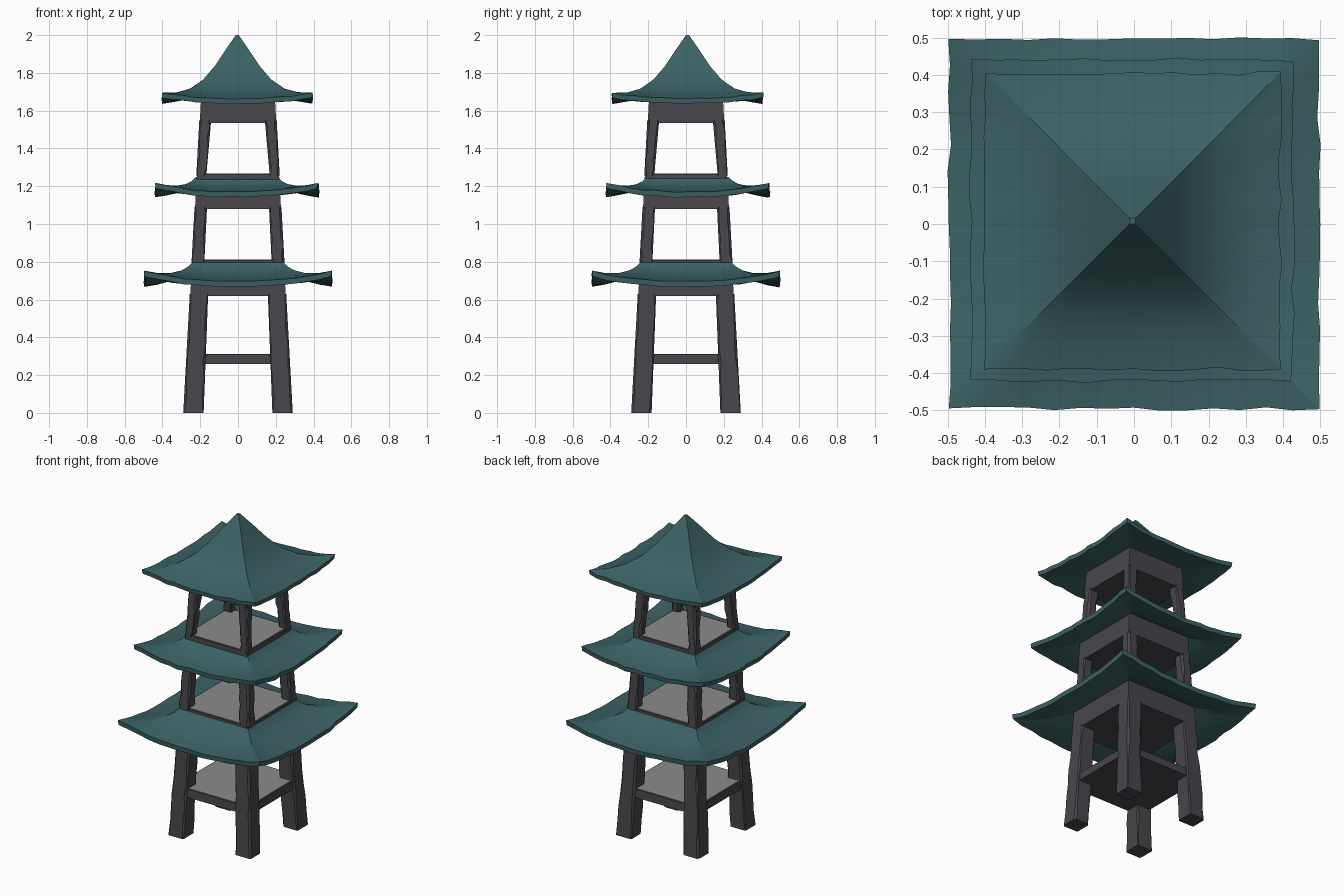
import bpy, bmesh, math, random

if "Cube" in bpy.data.objects:
    bpy.data.objects.remove(bpy.data.objects["Cube"])
random.seed(4)


def material(name, rgb):
    m = bpy.data.materials.new(name)
    m.diffuse_color = (*rgb, 1)
    m.use_nodes = True
    m.node_tree.nodes["Principled BSDF"].inputs["Base Color"].default_value = m.diffuse_color
    return m


TEAL = material("teal_tiles", (0.045, 0.122, 0.128))
DARK = material("dark_timber", (0.064, 0.061, 0.070))
GREY = material("grey_floor", (0.26, 0.26, 0.26))


def finish(bm, name, mat, smooth=False):
    bmesh.ops.recalc_face_normals(bm, faces=bm.faces)
    me = bpy.data.meshes.new(name)
    bm.to_mesh(me)
    bm.free()
    me.materials.append(mat)
    ob = bpy.data.objects.new(name, me)
    bpy.context.collection.objects.link(ob)
    if smooth:
        bpy.ops.object.select_all(action='DESELECT')
        ob.select_set(True)
        bpy.context.view_layer.objects.active = ob
        bpy.ops.object.shade_smooth_by_angle(angle=math.radians(25))
    return ob


def loft(bm, rings, closed=False):
    """Skin a list of point rings; cap the ends or join them in a loop."""
    vs = [[bm.verts.new(p) for p in ring] for ring in rings]
    pairs = list(zip(vs, vs[1:])) + ([(vs[-1], vs[0])] if closed else [])
    n = len(vs[0])
    for a, b in pairs:
        for i in range(n):
            bm.faces.new((a[i], a[(i + 1) % n], b[(i + 1) % n], b[i]))
    if not closed:
        bm.faces.new(vs[0])
        bm.faces.new(vs[-1])


def outer(z):
    """Half width of the tapering tower at height z."""
    return 0.29 - 0.055 * z


def square(h, z):
    return [(-h, -h, z), (h, -h, z), (h, h, z), (-h, h, z)]


def block(name, z0, z1, inset, mat):
    bm = bmesh.new()
    loft(bm, [square(outer(z) - inset, z) for z in (z0, z1)])
    finish(bm, name, mat)


def posts(name, z0, z1, i0, i1):
    """Four tapering corner posts with chipped edges."""
    bm = bmesh.new()
    steps = 7
    for sx, sy in ((-1, -1), (1, -1), (1, 1), (-1, 1)):
        rings = []
        for k in range(steps + 1):
            t = k / steps
            z = z0 + (z1 - z0) * t
            a, b = i0 + (i1 - i0) * t, outer(z)
            ring = []
            for x, y, dx, dy in ((a, a, 1, 1), (b, a, -1, 1), (b, b, -1, -1), (a, b, 1, -1)):
                c = random.uniform(0.002, 0.014)
                pts = [(x, y + dy * c), (x + dx * c, y)]
                ring += pts if dx == dy else pts[::-1]
            rings.append([(sx * px, sy * py, z) for px, py in ring])
        loft(bm, rings)
    finish(bm, name, DARK)


def roof(name, top, under, lift, centre=(0, 0), closed=True):
    """Square roof swept from a (half width, height) profile, corners curling up."""
    n = 14
    r_in, r_out = under[-1][0], top[-1][0]
    jit = [(random.uniform(-0.006, 0.004), random.uniform(-0.003, 0.003)) for _ in range(4 * n)]
    rings = []
    for r, z in top + under:
        k = max(0, (r - r_in) / (r_out - r_in))
        ring = []
        for side in range(4):
            ang = side * math.pi / 2
            for i in range(n):
                s = -1 + 2 * i / n
                jr, jz = jit[side * n + i]
                x, y = s * r, -(r + jr * k ** 3)
                zz = z + lift * k ** 1.6 * abs(s) ** 2.3 + jz * k
                ring.append((centre[0] + x * math.cos(ang) - y * math.sin(ang),
                             centre[1] + x * math.sin(ang) + y * math.cos(ang), zz))
        rings.append(ring)
    bm = bmesh.new()
    loft(bm, rings, closed)
    finish(bm, name, TEAL, smooth=True)


# Corner posts of the three storeys
posts("lower_posts", 0, 0.63, 0.182, 0.158)
posts("middle_posts", 0.80, 1.09, 0.178, 0.164)
posts("upper_posts", 1.255, 1.55, 0.168, 0.142)

# Solid floor and beam blocks between the openings
block("lower_floor_frame", 0.26, 0.31, 0.012, DARK)
block("lower_beam_block", 0.62, 0.81, 0.003, DARK)
block("middle_beam_block", 1.08, 1.265, 0.003, DARK)
block("upper_beam_block", 1.535, 1.70, 0.003, DARK)

# Light floor panels
block("lower_floor_panel", 0.305, 0.313, 0.02, GREY)
block("middle_floor_panel", 0.805, 0.813, 0.012, GREY)
block("upper_floor_panel", 1.26, 1.268, 0.012, GREY)

# Three curled roofs
roof("lower_roof",
     [(0.24, 0.80), (0.265, 0.772), (0.30, 0.748), (0.36, 0.722), (0.43, 0.705), (0.497, 0.696)],
     [(0.494, 0.667), (0.43, 0.678), (0.36, 0.697), (0.30, 0.722), (0.24, 0.75)], 0.055)
roof("middle_roof",
     [(0.215, 1.25), (0.24, 1.225), (0.27, 1.206), (0.32, 1.188), (0.38, 1.176), (0.433, 1.170)],
     [(0.430, 1.142), (0.38, 1.150), (0.32, 1.163), (0.27, 1.182), (0.215, 1.21)], 0.048,
     (-0.006, 0.010))
roof("top_roof",
     [(0.008, 2.0), (0.06, 1.925), (0.12, 1.835), (0.18, 1.765), (0.25, 1.712),
      (0.32, 1.682), (0.398, 1.664)],
     [(0.395, 1.638), (0.32, 1.650), (0.19, 1.672)], 0.03, (-0.004, 0.008), closed=False)
